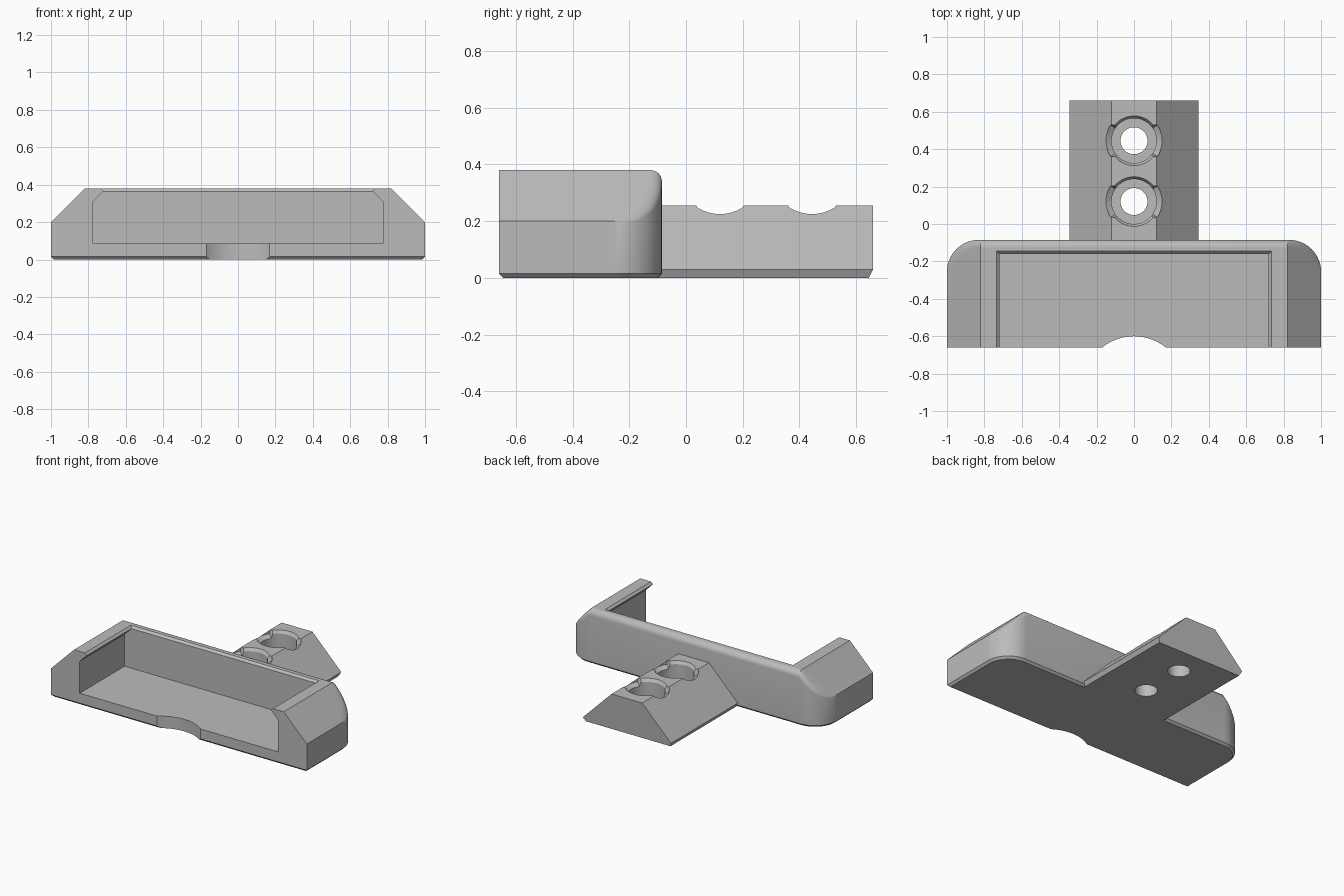
import bpy, bmesh, math

if "Cube" in bpy.data.objects:
    bpy.data.objects.remove(bpy.data.objects["Cube"])

grey = bpy.data.materials.new("plain_grey")
grey.use_nodes = True
grey.diffuse_color = (0.5, 0.5, 0.5, 1)
grey.node_tree.nodes["Principled BSDF"].inputs["Base Color"].default_value = (0.5, 0.5, 0.5, 1)


def loft(name, loops, cap_end=True, extra=()):
    """Skin closed loops of equal length, cap the ends and add extra faces."""
    bm = bmesh.new()
    rings = [[bm.verts.new(p) for p in loop] for loop in loops]
    n = len(rings[0])
    for a, b in zip(rings, rings[1:]):
        for i in range(n):
            j = (i + 1) % n
            bm.faces.new((a[i], a[j], b[j], b[i]))
    bm.faces.new(rings[0])
    if cap_end:
        bm.faces.new(rings[-1])
    for face in extra:
        bm.faces.new([bm.verts.new(p) for p in face])
    bmesh.ops.remove_doubles(bm, verts=bm.verts, dist=0.0005)
    bmesh.ops.recalc_face_normals(bm, faces=bm.faces)
    mesh = bpy.data.meshes.new(name)
    bm.to_mesh(mesh)
    bm.free()
    obj = bpy.data.objects.new(name, mesh)
    bpy.context.collection.objects.link(obj)
    mesh.materials.append(grey)
    return obj


def cut(target, cutter):
    mod = target.modifiers.new("cut", "BOOLEAN")
    mod.operation, mod.solver, mod.object = "DIFFERENCE", "EXACT", cutter
    cutter.hide_render = True
    bpy.context.view_layer.objects.active = target
    bpy.ops.object.modifier_apply(modifier=mod.name)
    bpy.data.objects.remove(cutter)


def finish(obj):
    bpy.ops.object.select_all(action="DESELECT")
    obj.select_set(True)
    bpy.context.view_layer.objects.active = obj
    bpy.ops.object.shade_smooth_by_angle(angle=math.radians(32))


# Tray dimensions
FRONT, BACK, TOP, SHOULDER = -0.66, -0.085, 0.38, 0.2
CORNER, FILLET, CHAMFER = 0.17, 0.04, 0.015
TOP_X = 1 - (TOP - SHOULDER)
ARC = 14


def half_outline(inset):
    """Right half of the plan: (x, y, how far the wall faces back)."""
    pts = [(1 - inset, FRONT, 0)]
    for i in range(ARC + 1):
        a = math.pi / 2 * i / ARC
        r = CORNER - inset
        pts.append((1 - CORNER + r * math.cos(a), BACK - CORNER + r * math.sin(a), math.sin(a)))
    pts.append((TOP_X, BACK - inset, 1))
    return pts


def mirrored(half):
    return half + [(-x, y, z) for x, y, z in reversed(half)]


def tray_ring(inset, drop):
    return mirrored([(x, y, min(TOP, SHOULDER + 1 - abs(x)) - drop * ny)
                     for x, y, ny in half_outline(inset)])


# Tray shell: chamfered base, walls, rounded back edge and sloped shoulders
base = [(x, max(y, FRONT + CHAMFER), 0) for x, y, _ in half_outline(CHAMFER)]
wall = [(x, y, CHAMFER) for x, y, _ in half_outline(0)]
rings = [mirrored(base), mirrored(wall)]
STEPS = 6
for k in range(STEPS + 1):
    a = math.pi / 2 * k / STEPS
    rings.append(tray_ring(FILLET * (1 - math.cos(a)), FILLET * (1 - math.sin(a))))

# Top deck strips and the front closure under the deck
rim = rings[-1][:ARC + 3]
deck = []
for p, q in zip(rim, rim[1:]):
    pm, qm = (TOP_X, p[1], TOP), (TOP_X, q[1], TOP)
    flip = lambda v: (-v[0], v[1], v[2])
    if q is rim[-1]:
        sides = [p, pm, q]
    else:
        sides = [p, q, qm, pm]
    deck.append(sides)
    deck.append([flip(v) for v in sides])
    deck.append([pm, qm, flip(qm), flip(pm)])
f = rim[0]
deck.append([f, (TOP_X, FRONT, TOP), (-TOP_X, FRONT, TOP), (-f[0], f[1], f[2])])
tray = loft("tray", rings, cap_end=False, extra=deck)

# Pocket with inward-leaning side lips and a chamfered rim, open at the front
pocket = [(0.085, 0.775, -0.16), (0.31, 0.775, -0.16), (0.365, 0.72, -0.16),
          (0.38, 0.735, -0.145), (0.45, 0.805, -0.075)]
cut(tray, loft("pocket_cutter", [[(-w, -0.8, z), (w, -0.8, z), (w, y, z), (-w, y, z)]
                                 for z, w, y in pocket]))


def circle(cx, cy, r, z, n=64):
    return [(cx + r * math.cos(2 * math.pi * i / n), cy + r * math.sin(2 * math.pi * i / n), z)
            for i in range(n)]


# Finger notch in the front lip
cut(tray, loft("notch_cutter", [circle(0, -0.87, 0.27, z, 96) for z in (-0.1, 0.3)]))
finish(tray)

# Mounting block: trapezoid section with a narrowed foot
section = [(0.33, 0), (0.345, 0.03), (0.12, 0.255)]
section += [(-x, z) for x, z in reversed(section)]
block = loft("mounting_block", [[(x, -0.1, z) for x, z in section],
                                [(x, 0.645 if z == 0 else 0.66, z) for x, z in section]])


# Screw holes: through hole, counterbore, and a flared mouth wider on the slopes
def mouth(cy, part, n=64):
    pts = []
    for i in range(n):
        a = 2 * math.pi * i / n
        on_slope = abs(math.cos(a)) > 0.8
        r, z = (0.15, 0.225) if on_slope else (0.133, 0.255)
        if part == "inner":
            r, z = 0.12, z - 0.02
        elif part == "above":
            z = 0.4
        pts.append((r * math.cos(a), cy + r * math.sin(a), z))
    return pts


for cy in (0.12, 0.445):
    cut(block, loft("screw_cutter", [
        circle(0, cy, 0.072, -0.1), circle(0, cy, 0.072, 0.1), circle(0, cy, 0.12, 0.1),
        mouth(cy, "inner"), mouth(cy, "rim"), mouth(cy, "above")]))
finish(block)
